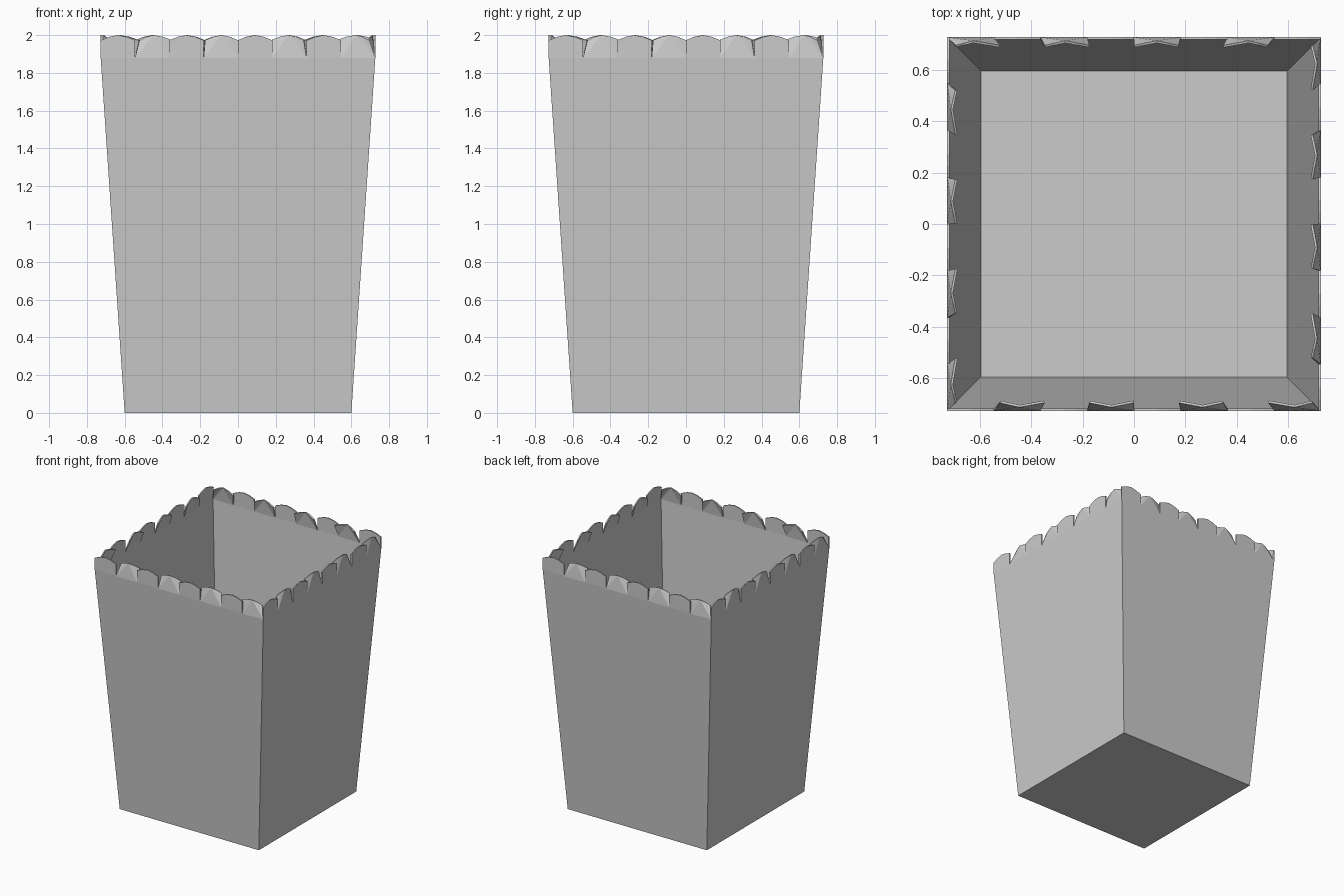
import bpy, bmesh
from math import pi
from mathutils import Matrix

if "Cube" in bpy.data.objects:
    bpy.data.objects.remove(bpy.data.objects["Cube"])

BOT, TOP, FOLD, N = 0.60, 0.727, 1.88, 8
STEP = 2 * TOP / N
# scallop outline: (fraction along tab, height, inward scale when bent)
ARC = [(0, 1.973, 0.957), (0.25, 1.991, 0.969), (0.5, 2.0, 0.981),
       (0.75, 1.991, 0.969), (1, 1.973, 0.957)]

bm = bmesh.new()

# floor
floor = [bm.verts.new((x * BOT, y * BOT, 0)) for x, y in ((-1, -1), (1, -1), (1, 1), (-1, 1))]
bm.faces.new(floor[::-1])

# fold line around the top of the box
rim = []
for side in range(4):
    rot = Matrix.Rotation(side * pi / 2, 4, 'Z')
    rim += [bm.verts.new((rot @ Matrix.Translation((-TOP + i * STEP, -TOP, FOLD))).translation)
            for i in range(N)]

for side in range(4):
    rot = Matrix.Rotation(side * pi / 2, 4, 'Z')
    base = [rim[(side * N + i) % (4 * N)] for i in range(N + 1)]
    # tapered wall
    bm.faces.new([floor[side], floor[(side + 1) % 4]] + base[::-1])
    # scalloped tabs, every other one bent inward with a centre crease
    for i in range(N):
        top = []
        for f, z, s in ARC:
            k = s if i % 2 else 1
            p = Matrix.Translation(((-TOP + (i + f) * STEP) * k, -TOP * k, z))
            top.append(bm.verts.new((rot @ p).translation))
        a, b = base[i], base[i + 1]
        if i % 2:
            for tri in ((a, top[1], top[0]), (a, top[2], top[1]), (a, b, top[2]),
                        (b, top[3], top[2]), (b, top[4], top[3])):
                bm.faces.new(tri)
        else:
            bm.faces.new([a, b] + top[::-1])

me = bpy.data.meshes.new("scalloped_box")
bm.to_mesh(me)
bm.free()
box = bpy.data.objects.new("scalloped_box", me)
bpy.context.collection.objects.link(box)

# thin card thickness, kept inside the outer surface
sol = box.modifiers.new("card", 'SOLIDIFY')
sol.thickness = 0.009
sol.offset = -1
